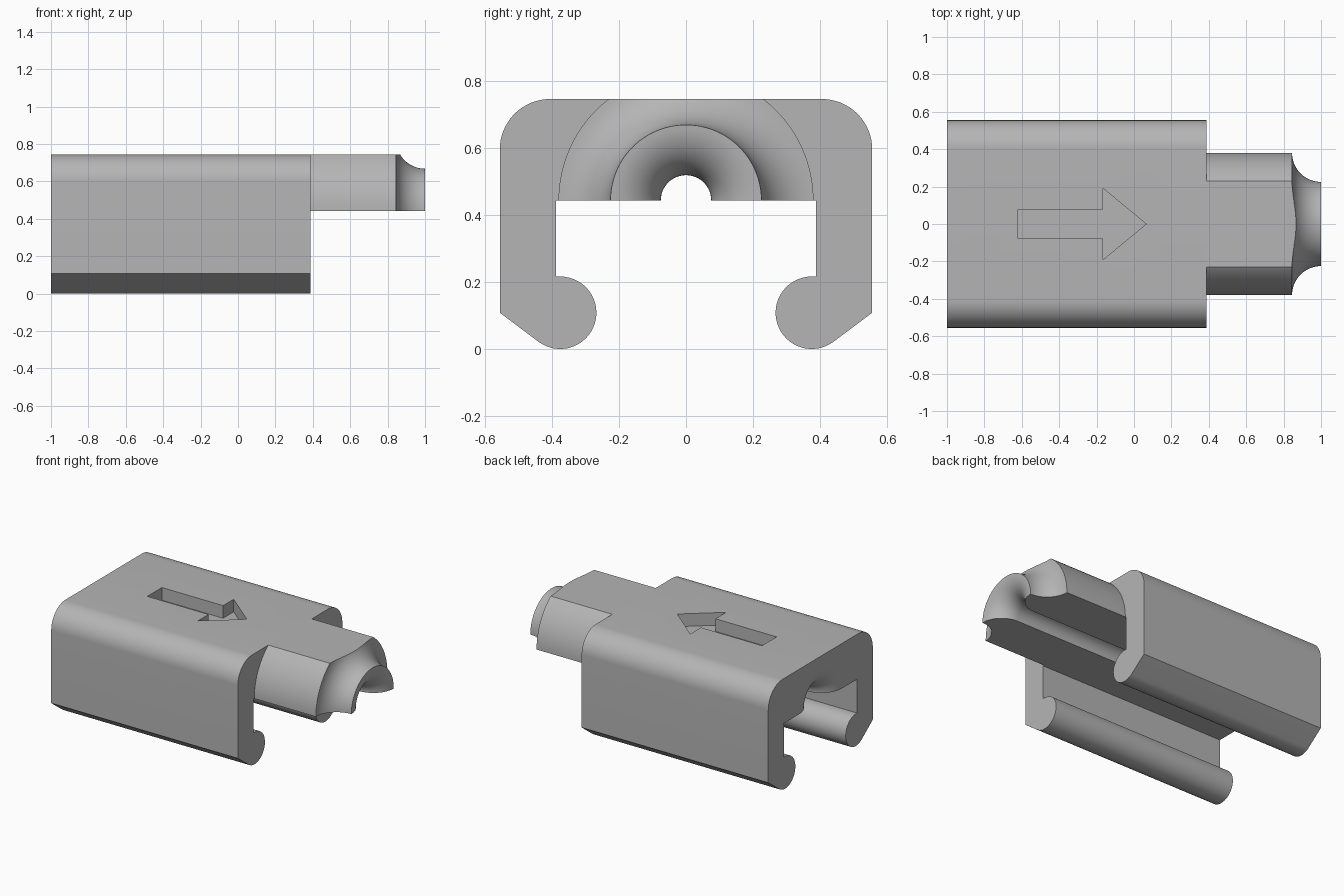
import bpy, bmesh
from math import cos, sin, pi, radians
from mathutils import Vector

cube = bpy.data.objects.get("Cube")
if cube:
    bpy.data.objects.remove(cube, do_unlink=True)

BACK, SHOULDER, TIP = -1.0, 0.387, 1.0
AXIS_Z, TOP = 0.443, 0.745
THROAT, MOUTH, BARREL = 0.075, 0.225, 0.38
FLARE = MOUTH - THROAT

grey = bpy.data.materials.new("plain_grey")
grey.use_nodes = True
grey.diffuse_color = (0.46, 0.46, 0.46, 1)
grey.node_tree.nodes["Principled BSDF"].inputs["Base Color"].default_value = grey.diffuse_color


def arc(cx, cy, r, start, end, steps=16):
    """Points along an arc, angles in degrees."""
    angles = [radians(start + (end - start) * i / steps) for i in range(steps + 1)]
    return [(cx + r * cos(a), cy + r * sin(a)) for a in angles]


def finish(name, bm):
    bmesh.ops.remove_doubles(bm, verts=bm.verts, dist=1e-5)
    bmesh.ops.recalc_face_normals(bm, faces=bm.faces)
    mesh = bpy.data.meshes.new(name)
    bm.to_mesh(mesh)
    bm.free()
    mesh.materials.append(grey)
    obj = bpy.data.objects.new(name, mesh)
    bpy.context.collection.objects.link(obj)
    return obj


def prism(name, points, direction):
    """Extrude a closed outline of 3D points."""
    bm = bmesh.new()
    face = bm.faces.new([bm.verts.new(p) for p in points])
    new = bmesh.ops.extrude_face_region(bm, geom=[face])["geom"]
    bmesh.ops.translate(bm, vec=Vector(direction),
                        verts=[g for g in new if isinstance(g, bmesh.types.BMVert)])
    return finish(name, bm)


def lathe(profile, angle, steps, closed):
    """Turn an (x, radius) profile about the bore axis."""
    bm = bmesh.new()
    verts = [bm.verts.new((x, r, AXIS_Z)) for x, r in profile]
    edges = [bm.edges.new(pair) for pair in zip(verts, verts[1:])]
    if closed:
        edges.append(bm.edges.new((verts[-1], verts[0])))
    bmesh.ops.spin(bm, geom=verts + edges, cent=(0, 0, AXIS_Z), axis=(1, 0, 0),
                   angle=angle, steps=steps)
    bmesh.ops.remove_doubles(bm, verts=bm.verts, dist=1e-5)
    return bm


def activate(obj):
    bpy.ops.object.select_all(action="DESELECT")
    obj.select_set(True)
    bpy.context.view_layer.objects.active = obj


def cut(obj, cutter):
    cutter.hide_render = True
    mod = obj.modifiers.new("cut", "BOOLEAN")
    mod.operation, mod.solver, mod.object = "DIFFERENCE", "EXACT", cutter
    activate(obj)
    bpy.ops.object.modifier_apply(modifier=mod.name)
    bpy.data.objects.remove(cutter, do_unlink=True)


# Clip body: half section from top to the channel roof, mirrored in y
half = arc(0.405, 0.595, 0.15, 90, 0)
half += [(0.555, 0.108)]
half += arc(0.375, 0.108, 0.108, -53.13, -270, 32)
half += [(0.388, 0.216), (0.388, AXIS_Z)]
section = half + [(-y, z) for y, z in reversed(half)]
body = prism("clip_body", [(BACK, y, z) for y, z in section], (SHOULDER - BACK, 0, 0))

# Bore through the body, flared at the back end
bore_profile = [(BACK - 0.05, 0), (BACK - 0.05, MOUTH)]
bore_profile += arc(BACK + FLARE, MOUTH, FLARE, 180, 270)
bore_profile += [(SHOULDER + 0.05, THROAT), (SHOULDER + 0.05, 0)]
cut(body, finish("bore_cutter", lathe(bore_profile, 2 * pi, 64, False)))

# Direction arrow recessed in the top
side = [(-0.62, 0.077), (-0.165, 0.077), (-0.165, 0.19)]
arrow = side + [(0.065, 0)] + [(x, -y) for x, y in reversed(side)]
cut(body, prism("arrow_cutter", [(x, y, TOP - 0.085) for x, y in arrow], (0, 0, 0.2)))

# Half-round nose: barrel, concave neck, flared mouth and bore
fillet = BARREL - MOUTH
nose_profile = [(SHOULDER, BARREL)]
nose_profile += arc(TIP, BARREL, fillet, 180, 270)
nose_profile += arc(TIP - FLARE, MOUTH, FLARE, 0, -90)[1:]
nose_profile += [(SHOULDER, THROAT)]
bm = lathe(nose_profile, pi, 48, True)
bmesh.ops.holes_fill(bm, edges=bm.edges, sides=0)
# Flat on top of the nose, level with the body
bmesh.ops.bisect_plane(bm, geom=bm.verts[:] + bm.edges[:] + bm.faces[:], dist=1e-6,
                       plane_co=(0, 0, TOP), plane_no=(0, 0, 1), clear_outer=True)
bmesh.ops.holes_fill(bm, edges=bm.edges, sides=0)
nose = finish("nose", bm)

for obj in (body, nose):
    activate(obj)
    bpy.ops.object.shade_smooth_by_angle(angle=radians(25))
